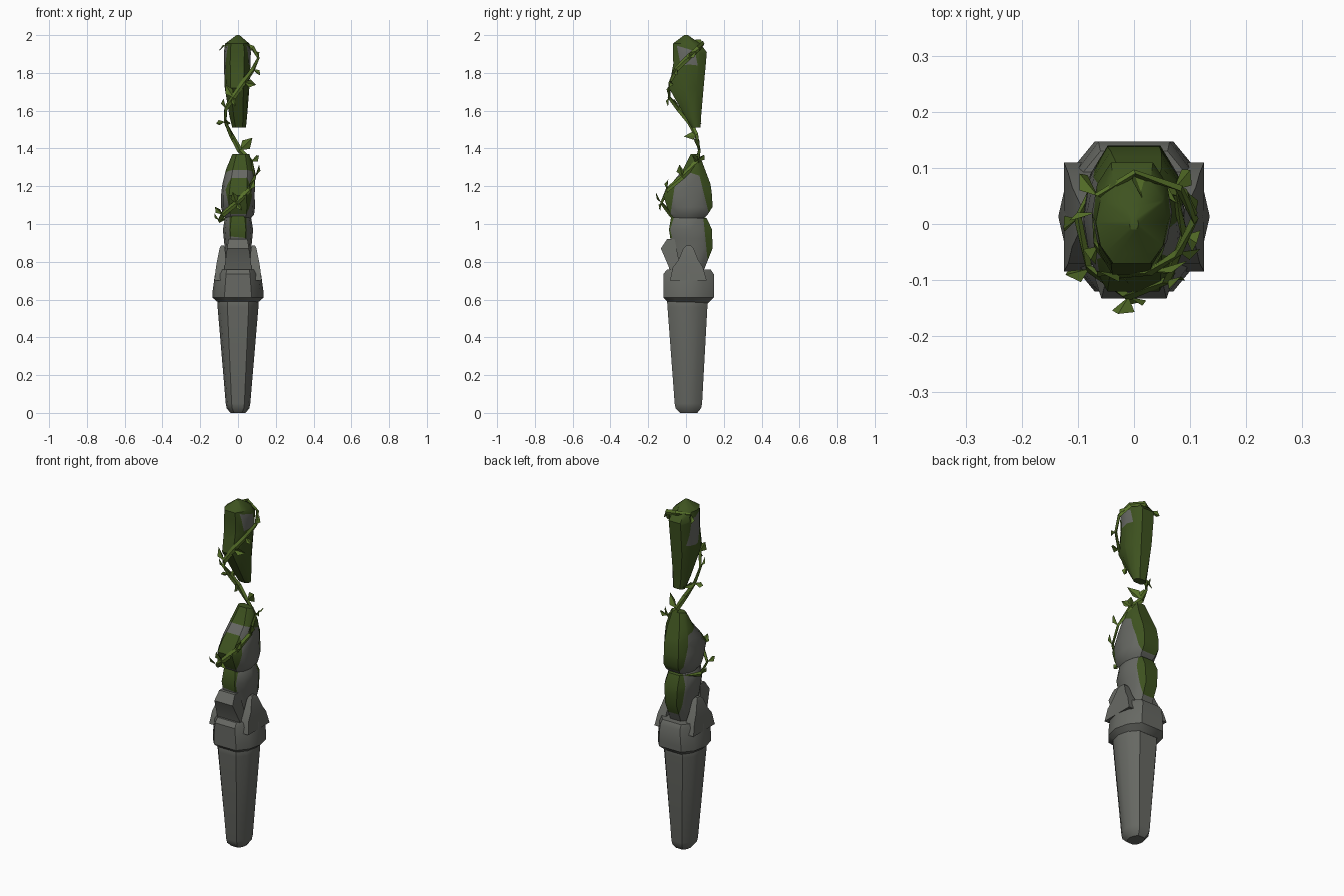
import bpy, bmesh, math
from mathutils import Vector

cube = bpy.data.objects.get("Cube")
if cube:
    bpy.data.objects.remove(cube)


def material(name, color):
    m = bpy.data.materials.new(name)
    m.use_nodes = True
    m.diffuse_color = color
    m.node_tree.nodes["Principled BSDF"].inputs["Base Color"].default_value = color
    return m


STONE = material("grey stone", (0.135, 0.14, 0.125, 1))
MOSS = material("dark moss", (0.048, 0.085, 0.014, 1))
VINE = material("vine green", (0.095, 0.165, 0.022, 1))

# Ten-sided outline with flat front and back, and a plain box outline
QUARTER = [(0.87, 0.57), (0.52, 1)]
TEN = ([(1, 0)] + QUARTER + [(-x, y) for x, y in reversed(QUARTER)] + [(-1, 0)]
       + [(-x, -y) for x, y in QUARTER] + [(x, -y) for x, y in reversed(QUARTER)])
BOX = [(1, 1), (-1, 1), (-1, -1), (1, -1)]


def finish(name, bm, mats, angle=35):
    bmesh.ops.recalc_face_normals(bm, faces=bm.faces)
    mesh = bpy.data.meshes.new(name)
    bm.to_mesh(mesh)
    bm.free()
    for m in mats:
        mesh.materials.append(m)
    ob = bpy.data.objects.new(name, mesh)
    bpy.context.collection.objects.link(ob)
    bpy.ops.object.select_all(action='DESELECT')
    ob.select_set(True)
    bpy.context.view_layer.objects.active = ob
    bpy.ops.object.shade_smooth_by_angle(angle=math.radians(angle))
    return ob


def skin(bm, loops):
    """Bridge equal loops of points and cap both ends."""
    rows = [[bm.verts.new(p) for p in loop] for loop in loops]
    n = len(rows[0])
    for a, b in zip(rows, rows[1:]):
        for i in range(n):
            j = (i + 1) % n
            bm.faces.new((a[i], a[j], b[j], b[i]))
    bm.faces.new(rows[0][::-1])
    bm.faces.new(rows[-1])


def loft(name, rings, outline=TEN, cuts=(), mossy=None, angle=35):
    """Rings are (z, x min, x max, y min, y max); cuts are planes bounding moss."""
    bm = bmesh.new()
    skin(bm, [[((x0 + x1 + u * (x1 - x0)) / 2, (y0 + y1 + v * (y1 - y0)) / 2, z)
               for u, v in outline] for z, x0, x1, y0, y1 in rings])
    for normal, d in cuts:
        no = Vector(normal)
        bmesh.ops.bisect_plane(bm, geom=bm.verts[:] + bm.edges[:] + bm.faces[:],
                               plane_co=no * d / no.length_squared, plane_no=no)
    if mossy:
        for f in bm.faces:
            f.material_index = int(mossy(f.calc_center_median()))
    return finish(name, bm, [STONE, MOSS], angle)


# Handle
loft("handle", [(0, -.04, .04, -.03, .06), (.025, -.06, .06, -.055, .08),
                (.05, -.065, .065, -.06, .085), (.56, -.108, .108, -.098, .113),
                (.59, -.108, .108, -.1, .115), (.62, -.1, .1, -.09, .105)])

# Collar with a prong on each side
loft("collar", [(.58, -.1, .1, -.09, .115), (.61, -.135, .135, -.12, .147),
                (.64, -.135, .135, -.12, .147), (.735, -.122, .122, -.12, .147),
                (.76, -.115, .115, -.1, .13)])
for side, s in (("left", 1), ("right", -1)):
    rings = [(.7, .06, .125, -.085, .11), (.77, .065, .117, -.07, .09),
             (.81, .066, .11, -.04, .065), (.87, .068, .098, -.015, .04),
             (.885, .075, .09, 0, .025)]
    loft(side + "_prong", [(z, *sorted((a * s, b * s)), c, d) for z, a, b, c, d in rings], BOX)

# Front shard leaning out of the collar
loft("front_shard", [(.74, -.075, .075, -.085, -.03), (.77, -.072, .072, -.09, -.03),
                     (.87, -.058, .058, -.133, -.05), (.92, -.05, .05, -.1, -.06)], BOX)

# Three floating stones
loft("lower_stone",
     [(.7, -.06, .06, -.05, .07), (.77, -.065, .065, -.06, .1), (.87, -.07, .07, -.075, .14),
      (.97, -.08, .08, -.09, .138), (1.03, -.07, .07, -.08, .11), (1.05, -.05, .05, -.07, .07)],
     cuts=[((0, 1, .1), .195), ((.1, 0, 1), .93), ((1, 0, 0), .045), ((1, 0, 0), -.045)],
     mossy=lambda c: c.y + .1 * c.z > .195
     or (c.y < -.05 and .1 * c.x + c.z > .93 and abs(c.x) < .045))
loft("middle_stone",
     [(1.01, -.05, .05, -.05, .07), (1.05, -.08, .085, -.08, .115), (1.09, -.09, .09, -.1, .14),
      (1.15, -.09, .088, -.12, .138), (1.21, -.083, .09, -.08, .13),
      (1.29, -.063, .085, -.015, .1), (1.37, -.03, .06, .025, .07)],
     cuts=[((0, .35, 1), 1.28), ((0, 1, .25), .385), ((0, 1, -.15), -.24), ((1, 0, .2), .17)],
     mossy=lambda c: c.z + .35 * c.y > 1.28 or c.y + .25 * c.z > .385
     or (c.y - .15 * c.z < -.24 and c.x + .2 * c.z > .17))
loft("top_stone",
     [(1.51, -.03, .042, .03, .076), (1.57, -.045, .048, -.005, .08), (1.72, -.07, .06, -.09, .093),
      (1.85, -.075, .066, -.067, .105), (1.91, -.075, .068, -.07, .11),
      (1.955, -.068, .06, -.07, .075), (2, -.008, .008, -.01, .01)],
     cuts=[((-.6, 0, 1), 1.805), ((0, .3, 1), 1.93), ((0, 1, .2), .34), ((0, 1, .2), .43)],
     mossy=lambda c: not (abs(c.x) > .035 and c.z - .6 * c.x > 1.805
                          and c.z + .3 * c.y < 1.93 and .34 < c.y + .2 * c.z < .43))

# Vine: a flat ribbon winding up around the stones
PATH = [Vector(p) for p in (
    (-.06, .09, 1.03), (-.1, .01, 1.02), (-.08, -.08, 1.05), (-.01, -.13, 1.11),
    (.06, -.1, 1.18), (.09, -.02, 1.25), (.07, .06, 1.33), (.01, .07, 1.39),
    (-.035, .055, 1.47), (-.068, .02, 1.54), (-.065, -.04, 1.61), (-.025, -.09, 1.67),
    (.03, -.085, 1.75), (.08, -.05, 1.82), (.108, .01, 1.88), (.08, .065, 1.93),
    (0, .09, 1.955), (-.065, .05, 1.95))]
AXIS = Vector((0, .015, 0))
loops = []
for i, p in enumerate(PATH):
    last = len(PATH) - 1
    tangent = (PATH[min(i + 1, last)] - PATH[max(i - 1, 0)]).normalized()
    out = (p - AXIS) * Vector((1, 1, 0)).length
    out = Vector((p.x, p.y - AXIS.y, 0)).normalized()
    across = tangent.cross(out).normalized()
    w = .004 if i in (0, last) else .015
    loops.append([p + across * w, p + out * .007, p - across * w, p - out * .007])
bm = bmesh.new()
skin(bm, loops)
finish("vine", bm, [VINE], 20)

# Leaves: folded diamonds as (path index, direction, length)
LEAVES = [(1, (-.4, -.3, .6), .05), (2, (-.8, -.2, .8), .06), (3, (-.3, -.5, 1), .07),
          (3, (.5, -.1, -.6), .05), (4, (.4, .1, .9), .06), (5, (.3, -.2, .9), .07),
          (6, (.5, .6, .6), .06), (6, (.6, -.4, .5), .06), (7, (1, -.5, 1), .1),
          (8, (.3, -1, -.1), .07), (9, (-.7, -.2, -.1), .05), (9, (.4, .9, -.1), .07),
          (10, (-.2, -.4, .9), .06), (11, (-.6, .1, 1), .08), (11, (.2, -.1, -1), .05),
          (12, (1, .3, -.2), .07), (13, (.7, .1, -.6), .05), (14, (-.2, .7, .5), .06),
          (16, (.3, -.8, .3), .06), (17, (-.4, .5, -.4), .06)]
bm = bmesh.new()
for i, d, size in LEAVES:
    p, d = PATH[i], Vector(d).normalized()
    out = Vector((p.x, p.y - AXIS.y, 0)).normalized()
    side = d.cross(out).normalized() * size * .3
    mid = p + d * size * .45
    base, tip, a, b = [bm.verts.new(q) for q in
                       (p, p + d * size, mid + side + out * .012, mid - side + out * .012)]
    bm.faces.new((base, a, tip))
    bm.faces.new((base, tip, b))
finish("leaves", bm, [VINE], 10)
